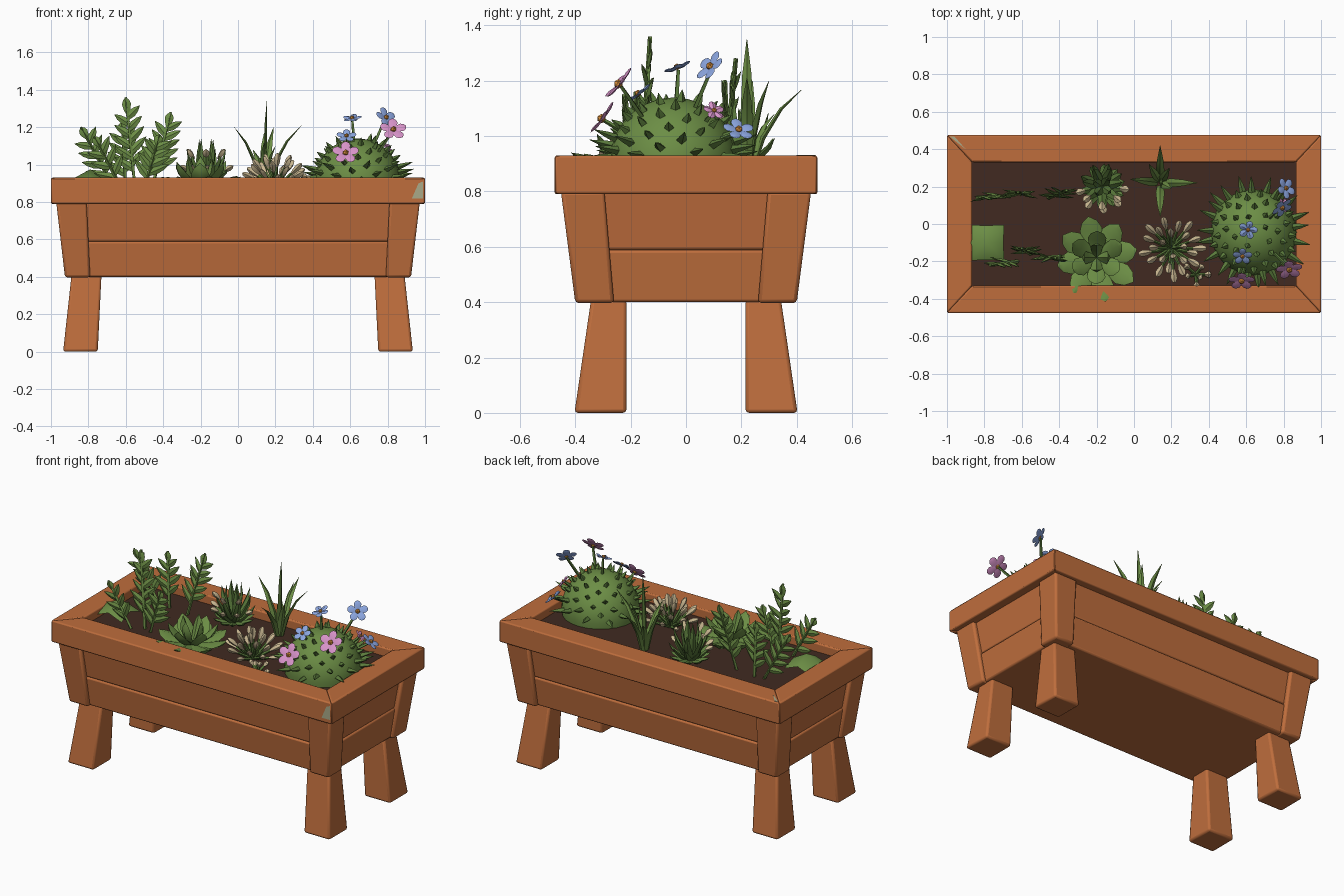
import bpy, bmesh, math, random
from mathutils import Vector as V, Matrix

random.seed(4)
cube = bpy.data.objects.get("Cube")
if cube:
    bpy.data.objects.remove(cube)


def material(name, *rgb):
    m = bpy.data.materials.new(name)
    m.use_nodes = True
    m.diffuse_color = (*rgb, 1)
    bsdf = m.node_tree.nodes["Principled BSDF"]
    bsdf.inputs["Base Color"].default_value = (*rgb, 1)
    bsdf.inputs["Roughness"].default_value = 0.8
    return m


WOOD = material("terracotta_wood", 0.52, 0.155, 0.046)
SOIL = material("dark_soil", 0.052, 0.023, 0.015)
GREEN = material("leaf_green", 0.15, 0.27, 0.06)
DARK = material("deep_green", 0.105, 0.2, 0.045)
PINK = material("petal_pink", 0.68, 0.29, 0.58)
BLUE = material("petal_blue", 0.26, 0.38, 0.74)
CREAM = material("bud_cream", 0.58, 0.47, 0.28)
GOLD = material("flower_gold", 0.75, 0.3, 0.05)
WORN = material("worn_paint", 0.4, 0.4, 0.25)


def finish(name, bm, mat, bevel=0.0, angle=35):
    """Turn a bmesh into a named, shaded object."""
    bmesh.ops.recalc_face_normals(bm, faces=bm.faces)
    me = bpy.data.meshes.new(name)
    bm.to_mesh(me)
    bm.free()
    me.materials.append(mat)
    ob = bpy.data.objects.new(name, me)
    bpy.context.collection.objects.link(ob)
    if bevel:
        b = ob.modifiers.new("Bevel", 'BEVEL')
        b.width, b.segments = bevel, 2
    bpy.ops.object.select_all(action='DESELECT')
    ob.select_set(True)
    bpy.context.view_layer.objects.active = ob
    bpy.ops.object.shade_smooth_by_angle(angle=math.radians(angle))
    return ob


def block(name, low, z0, high, z1, mat=WOOD, bevel=0.01):
    """Solid between two outlines at two heights."""
    bm = bmesh.new()
    a = [bm.verts.new((x, y, z0)) for x, y in low]
    b = [bm.verts.new((x, y, z1)) for x, y in high]
    bm.faces.new(a)
    bm.faces.new(b)
    n = len(a)
    for i in range(n):
        j = (i + 1) % n
        bm.faces.new((a[i], a[j], b[j], b[i]))
    return finish(name, bm, mat, bevel)


def rect(x0, x1, y0, y1):
    return [(x0, y0), (x1, y0), (x1, y1), (x0, y1)]


# Box planks, posts and legs
block("lower_planks", rect(-.903, .903, -.378, .378), .4, rect(-.925, .925, -.402, .402), .588)
block("upper_planks", rect(-.918, .918, -.396, .396), .588, rect(-.948, .948, -.428, .428), .8)
block("soil", rect(-.9, .9, -.36, .36), .8, rect(-.9, .9, -.36, .36), .875, SOIL, 0)
for sx, side in ((1, "left"), (-1, "right")):
    for sy, end in ((-1, "front"), (1, "back")):
        def corner(x0, x1, y0, y1):
            return [(x * sx, y * sy) for x, y in rect(x0, x1, y0, y1)]
        block(f"{end}_{side}_post", corner(.79, .925, .26, .4), .397,
              corner(.81, .972, .295, .452), .8, bevel=.013)
        block(f"{end}_{side}_leg", corner(.75, .935, .215, .403), 0,
              corner(.73, .89, .215, .343), .41, bevel=.013)

# Mitred rim boards
OX, OY, IX, IY = 1, .475, .865, .33
for s, long_name, short_name in ((-1, "front", "right"), (1, "back", "left")):
    o = [(-OX, s * OY), (OX, s * OY), (IX, s * IY), (-IX, s * IY)]
    block(f"{long_name}_rim", o, .79, o, .93, bevel=.008)
    o = [(s * OX, -OY), (s * OX, OY), (s * IX, IY), (s * IX, -IY)]
    block(f"{short_name}_rim", o, .79, o, .93, bevel=.008)

# Worn corners of the rim
tri = [(-.985, .468), (-.9, .4), (-.96, .468)]
block("back_worn_patch", tri, .928, tri, .932, WORN, 0)
bm = bmesh.new()
bm.faces.new([bm.verts.new((x, -.478, z)) for x, z in ((.93, .82), (.99, .82), (.99, .91), (.965, .9))])
finish("front_worn_patch", bm, WORN)

# Leaf outlines: (distance along leaf, width factor)
OVAL = ((0, .35), (.3, .8), (.6, 1), (.82, .7), (1, .04))
BLADE = ((0, .7), (.35, 1), (.7, .7), (1, .04))
PETAL = ((0, .25), (.4, .85), (.7, 1), (.92, .65), (1, .2))
STEM = ((0, 1), (.5, 1), (1, .8))
SPIKE = ((0, 1), (.5, .65), (1, .05))


def leaf(bm, base, tip, width, thick, shape=OVAL, bend=(0, 0, 0), side=None):
    """Diamond-section blade from base to tip, bowed by bend at its middle."""
    base, tip, bend = V(base), V(tip), V(bend)
    d = (tip - base).normalized()
    side = V(side) if side else d.cross(V((0, 0, 1)))
    if side.length < .01:
        side = V((1, 0, 0))
    side = (side - d * side.dot(d)).normalized()
    up = side.cross(d)
    rings = []
    for t, w in shape:
        c = base.lerp(tip, t) + bend * (4 * t * (1 - t))
        offs = (side * width * w, up * thick * w, -side * width * w, -up * thick * w)
        rings.append([bm.verts.new(c + o) for o in offs])
    for a, b in zip(rings, rings[1:]):
        for i in range(4):
            j = (i + 1) % 4
            bm.faces.new((a[i], a[j], b[j], b[i]))
    bm.faces.new(rings[0])
    bm.faces.new(rings[-1])


def polar(az, el, r):
    return V((math.cos(az) * math.cos(el), math.sin(az) * math.cos(el), math.sin(el))) * r


# Rosette succulent
bm = bmesh.new()
c = V((-.2, -.18, .88))
for count, el, r, w, turn in ((8, 14, .235, .06, .2), (6, 42, .2, .05, .5), (4, 68, .17, .034, 0)):
    for i in range(count):
        az = math.tau * i / count + turn
        leaf(bm, c, c + polar(az, math.radians(el), r * random.uniform(.93, 1.06)), w, .02,
             bend=polar(az, 0, .02) - V((0, 0, .012)))
finish("rosette_succulent", bm, GREEN, angle=50)

# Layered leafy bush with pale tips
bm, tips = bmesh.new(), bmesh.new()
c = V((-.17, .2, .88))
for count, el, r in ((10, 18, .13), (9, 42, .17), (7, 62, .23), (4, 80, .26)):
    for i in range(count):
        az = math.tau * (i + el / 50) / count
        end = c + polar(az, math.radians(el), r)
        leaf(bm, c, end, .024, .012, BLADE, polar(az, 0, .02))
        if math.sin(az) < .1 and 30 < el < 70:
            leaf(tips, c.lerp(end, .75), end + polar(az, 0, .02), .02, .016)
finish("layered_bush", bm, DARK)
finish("bush_pale_tips", tips, CREAM)

# Grass tuft
bm = bmesh.new()
c = V((.14, .22, .87))
for x, y, z in ((-.02, .24, 1.2), (.155, .22, 1.35), (.34, .22, 1.21), (.14, .42, 1.17),
                (.14, .04, 1.12), (.19, .3, 1.2), (.2, .19, 1.1), (.08, .32, 1.08)):
    out = V((x - c.x, y - c.y, 0))
    leaf(bm, c + out * .1, (x, y, z), .024, .009, BLADE, -out * .14 + V((0, 0, .02)))
finish("grass_tuft", bm, GREEN)

# Fern fronds with paired leaflets
bm = bmesh.new()
for base, tip, pairs in (((-.55, -.16, .87), (-.6, -.13, 1.36), 5), ((-.46, .14, .87), (-.36, .18, 1.28), 5),
                         ((-.66, .15, .87), (-.84, .14, 1.2), 4), ((-.6, .16, .87), (-.62, .17, 1.23), 4),
                         ((-.62, -.2, .87), (-.77, -.22, 1.15), 3), ((-.5, -.18, .87), (-.42, -.18, 1.16), 4)):
    base, tip = V(base), V(tip)
    d = (tip - base).normalized()
    across = V((0, 1, 0)).cross(d).normalized()
    leaf(bm, base, tip, .011, .009, STEM)
    leaf(bm, base.lerp(tip, .82), tip, .024, .008, side=across)
    for k in range(pairs):
        t = .25 + .62 * k / pairs
        for s in (-1, 1):
            p = base.lerp(tip, t + .035 * s)
            q = p + (across * s * .8 + d * .65).normalized() * (.135 - .06 * t)
            q.y += random.uniform(-.03, .03)
            leaf(bm, p, q, .021, .008, BLADE, side=d)
finish("fern_fronds", bm, GREEN)

# Low four-pointed draped leaf
bm = bmesh.new()
ring = []
for i in range(8):
    r, z = ((.135, .89), (.092, .925))[i % 2]
    a = math.tau * i / 8 + math.pi / 4
    ring.append(bm.verts.new((-.79 + r * math.cos(a), -.1 + r * math.sin(a), z)))
top = bm.verts.new((-.79, -.1, .975))
for i in range(8):
    bm.faces.new((ring[i], ring[(i + 1) % 8], top))
bm.faces.new(ring)
finish("draped_leaf", bm, GREEN)

# Pale bud clusters
stalks, buds = bmesh.new(), bmesh.new()
for c, count, r in (((.2, -.13, .87), 24, .18), ((.33, -.27, .87), 6, .08)):
    for i in range(count):
        way = polar(i * 2.4, math.asin(.3 + .68 * (i + .5) / count), r)
        leaf(stalks, c, V(c) + way * .75, .009, .009, STEM)
        leaf(buds, V(c) + way * .62, V(c) + way * 1.1, .018, .016, PETAL)
finish("bud_stalks", stalks, DARK)
finish("pale_buds", buds, CREAM)

# Domed cactus with spikes
C, R = V((.64, -.045, .91)), .23
bm = bmesh.new()
bmesh.ops.create_uvsphere(bm, u_segments=24, v_segments=14, radius=R, matrix=Matrix.Translation(C))
bmesh.ops.bisect_plane(bm, geom=bm.verts[:] + bm.edges[:] + bm.faces[:],
                       plane_co=(0, 0, .86), plane_no=(0, 0, -1), clear_outer=True)
finish("cactus_dome", bm, GREEN, angle=60)
bm = bmesh.new()
for i in range(64):
    el = math.asin(.02 + .95 * i / 64)
    way = polar(i * 2.4, el, 1)
    size = .085 if el < .4 else .04
    leaf(bm, C + way * (R - .012), C + way * (R + size), .02, .017, SPIKE)
finish("cactus_spikes", bm, DARK)

# Five-petalled flowers on stems: position, facing direction, radius
FLOWERS = {
    "pink": (PINK, (((.83, -.24, 1.185), (.1, -.75, .65), .072), ((.575, -.3, 1.06), (0, -.8, .6), .072),
                    ((.8, .1, 1.09), (.7, .3, .6), .04))),
    "blue": (BLUE, (((.61, -.03, 1.245), (-.1, -.35, .9), .052), ((.58, -.17, 1.15), (0, -.6, .8), .054),
                    ((.79, .09, 1.25), (.5, -.65, .55), .062), ((.81, .19, 1.02), (.6, .2, .75), .058))),
}
stems, hearts = bmesh.new(), bmesh.new()
for colour, (mat, flowers) in FLOWERS.items():
    bm = bmesh.new()
    for pos, facing, r in flowers:
        pos, facing = V(pos), V(facing).normalized()
        root = C + (pos - C).normalized() * (R - .02)
        root = root.lerp(C, .1)
        leaf(stems, root, pos - facing * .006, .009, .009, STEM)
        turn = facing.to_track_quat('Z', 'Y')
        for k in range(5):
            a = math.tau * k / 5 + .3
            out = turn @ V((math.cos(a), math.sin(a), .12))
            leaf(bm, pos, pos + out * r, r * .36, .006, PETAL, side=facing.cross(out))
        bmesh.ops.create_icosphere(hearts, subdivisions=1, radius=r * .24,
                                   matrix=Matrix.Translation(pos + facing * .006))
    finish(f"{colour}_petals", bm, mat)
finish("flower_stems", stems, DARK)
finish("flower_hearts", hearts, GOLD)
